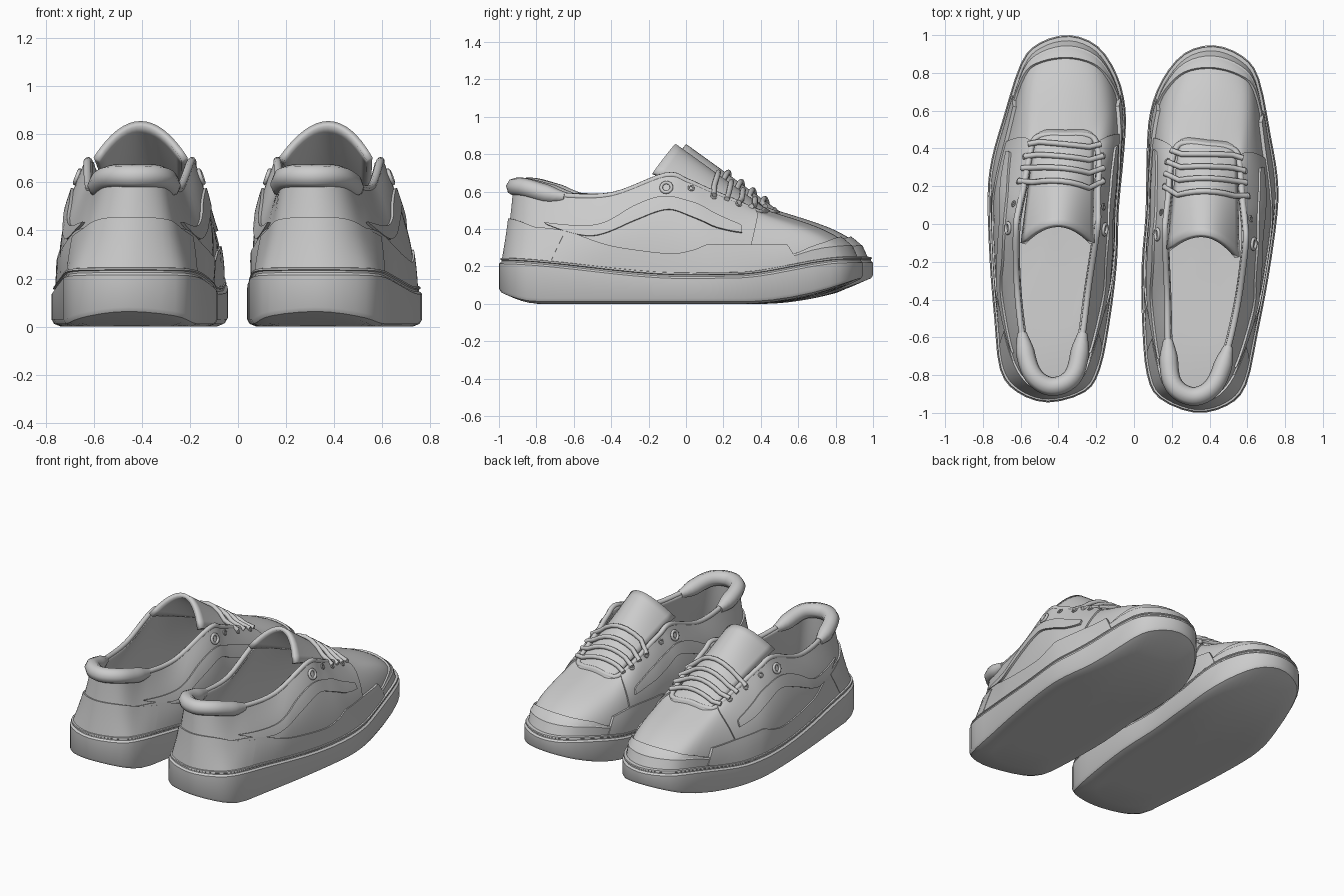
import bpy, bmesh, math
from mathutils import Vector, Matrix

if "Cube" in bpy.data.objects:
    bpy.data.objects.remove(bpy.data.objects["Cube"])

# Left shoe plan outline: toe, lateral side, heel, medial side
OUT = [(-.34, 1.0), (-.50, .96), (-.60, .85), (-.695, .555), (-.755, .34),
       (-.775, .15), (-.765, -.185), (-.74, -.5), (-.71, -.77), (-.62, -.89),
       (-.455, -.945), (-.26, -.89), (-.18, -.77), (-.13, -.53), (-.09, -.21),
       (-.08, .08), (-.05, .4), (-.045, .61), (-.09, .79), (-.19, .94)]
# Matching edge of the throat and foot opening
TOP = [(-.365, .47, .505), (-.47, .47, .495), (-.53, .44, .50), (-.56, .32, .555),
       (-.585, .19, .61), (-.61, .08, .66), (-.625, -.03, .69), (-.62, -.32, .585),
       (-.59, -.6, .585), (-.54, -.79, .63), (-.435, -.86, .635), (-.32, -.80, .63),
       (-.275, -.6, .585), (-.24, -.33, .58), (-.195, -.03, .69), (-.19, .07, .66),
       (-.19, .19, .61), (-.185, .32, .555), (-.205, .44, .50), (-.26, .47, .495)]
N = len(OUT)
parts = []


def spline(b, c, a, d, f):
    """Catmull-Rom step from b to c"""
    return .5 * (2 * b + (c - a) * f + (2 * a - 5 * b + 4 * c - d) * f * f
                 + (3 * b - a - 3 * c + d) * f ** 3)


def loop(pts, t):
    i = math.floor(t)
    a, b, c, d = (Vector(pts[(i + k) % N]) for k in (-1, 0, 1, 2))
    return spline(b, c, a, d, t - i)


def path(pts, u):
    """Open curve through pts, u from 0 to 1"""
    x = u * (len(pts) - 1)
    i = min(int(x), len(pts) - 2)
    a, b, c, d = (Vector(pts[min(max(i + k, 0), len(pts) - 1)]) for k in (-1, 0, 1, 2))
    return spline(b, c, a, d, x - i)


def interp(table, y):
    if y <= table[0][0]:
        return table[0][1]
    for (a, p), (b, q) in zip(table, table[1:]):
        if y <= b:
            f = (y - a) / (b - a)
            return p + (q - p) * f * f * (3 - 2 * f)
    return table[-1][1]


def sole_top(y):
    return interp([(-.95, .245), (.1, .165), (.35, .168), (.95, .25)], y)


def sole_bottom(y):
    return .125 * max(0, (y - .4) / .6) ** 1.9 + .05 * max(0, (-.72 - y) / .22) ** 1.5


def outline(t, inset):
    p = loop(OUT, t)
    d = (loop(OUT, t + .05) - loop(OUT, t - .05)).normalized()
    n = Vector((d.y, -d.x))
    return p - n * inset, n


def S(t, v):
    """Upper surface: t runs round the shoe, v from sole to opening"""
    p, n = outline(t, .035)
    w = min(1, max(0, (p.y - .3) / .5))
    base = Vector((p.x, p.y, sole_top(p.y) - .02))
    heel = min(1, max(0, (-p.y - .4) / .45))
    b = math.sin(math.pi * v ** (1 - .45 * w))
    out = b * (.037 * (1 - .6 * w) - .042 * heel)
    return base.lerp(loop(TOP, t), v) + Vector((n.x * out, n.y * out, b * .064 * w))


def normal(t, v):
    v = min(.97, max(.03, v))
    return (S(t + .04, v) - S(t - .04, v)).cross(S(t, v + .02) - S(t, v - .02)).normalized()


def on(t, v, off):
    return S(t, v) + normal(t, v) * off


def grid(name, rows, closed=False, thick=0, angle=35):
    """Mesh from rows of points, optionally closed round and thickened"""
    bm = bmesh.new()
    vs = [[bm.verts.new(p) for p in r] for r in rows]
    for i in range(len(vs) if closed else len(vs) - 1):
        a, b = vs[i], vs[(i + 1) % len(vs)]
        for j in range(len(a) - 1):
            bm.faces.new((a[j], b[j], b[j + 1], a[j + 1]))
    bmesh.ops.remove_doubles(bm, verts=bm.verts, dist=1e-5)
    me = bpy.data.meshes.new(name)
    bm.to_mesh(me)
    bm.free()
    ob = bpy.data.objects.new(name, me)
    bpy.context.collection.objects.link(ob)
    bpy.context.view_layer.objects.active = ob
    bpy.ops.object.select_all(action='DESELECT')
    ob.select_set(True)
    bpy.ops.object.shade_smooth_by_angle(angle=math.radians(angle))
    if thick:
        m = ob.modifiers.new("thickness", 'SOLIDIFY')
        m.thickness = thick
        m.offset = -1
    parts.append(ob)


def patch(name, f, nu, nv, off):
    """Raised overlay on the upper, with its border turned down"""
    grid(name, [[on(*f(min(1, max(0, (i - 1) / (nu - 2))), min(1, max(0, (j - 1) / (nv - 2)))),
                    off if 0 < i < nu and 0 < j < nv else -.006)
                 for j in range(nv + 1)] for i in range(nu + 1)])


def tube(name, pts, r, radii=None, cyclic=False):
    cu = bpy.data.curves.new(name, 'CURVE')
    cu.dimensions = '3D'
    cu.bevel_depth = r
    cu.bevel_resolution = 2
    cu.use_fill_caps = True
    sp = cu.splines.new('POLY')
    sp.points.add(len(pts) - 1)
    for k, (q, p) in enumerate(zip(sp.points, pts)):
        q.co = (*p, 1)
        q.radius = radii[k] if radii else 1
    sp.use_cyclic_u = cyclic
    sp.use_smooth = True
    ob = bpy.data.objects.new(name, cu)
    bpy.context.collection.objects.link(ob)
    parts.append(ob)


# Sole: rings from the bottom centre, up the wall, to the footbed centre
C = Vector((-.42, 0))
rows = []
for i in range(N * 3):
    t, row = i / 3, []
    for s in (0, .3, .6, .85):
        p = C.lerp(outline(t, .05)[0], s)
        row.append((*p, sole_bottom(p.y)))
    y = outline(t, 0)[0].y
    zb, zt = sole_bottom(y), sole_top(y)
    for inset, z in ((.04, zb), (.01, zb + .012), (0, zb + .03), (0, zt - .03), (.012, zt - .02),
                     (.012, zt - .012), (.006, zt - .008), (.008, zt), (.05, zt + .005)):
        row.append((*outline(t, inset)[0], z))
    for s in (.9, .6, .3, 0):
        p = C.lerp(outline(t, .05)[0], s)
        row.append((*p, sole_top(p.y) + .02))
    rows.append(row)
grid("sole", rows, closed=True, angle=30)

# Upper shell with its inside wall
grid("upper", [[S(i / 4, j / 16) for j in range(17)] for i in range(N * 4)], True, .025, 50)

# Overlays: foxing band, toe bumper, quarters, heel counter
grid("foxing_band", [[on(i / 4, v, o) for v, o in ((0, .014), (.09, .016), (.11, .01), (.115, -.01))]
                     for i in range(N * 4)], True)
patch("toe_bumper", lambda u, w: (-2.6 + 5.2 * u, .08 + w * (.02 + .11 * math.sin(math.pi * u))), 30, 5, .012)
patch("quarter_panel", lambda u, w: (3.7 - 1.5 * w + (N - 7.4 + 3 * w) * u, .02 + .96 * w), 90, 14, .010)
patch("heel_counter", lambda u, w: (7.5 + 5 * u, w * (.44 + .12 * math.sin(math.pi * u))), 28, 7, .021)

# Side overlays: edges given in side view (y, z), dropped on to the upper
samples = [(S(a / 20, b / 40), a / 20, b / 40) for a in range(40, 200) for b in range(1, 40)]


def drop(pts):
    return [min(samples, key=lambda s: (s[0].y - y) ** 2 + (s[0].z - z) ** 2)[1:] for y, z in pts]


LOWER = drop([(-.72, .41), (-.55, .38), (-.28, .31), (-.02, .265), (.13, .29), (.23, .32),
              (.42, .31), (.62, .32)])
BAND_TOP = drop([(-.68, .43), (-.38, .42), (-.18, .52), (.0, .57), (.17, .51), (.35, .42), (.38, .40)])
BAND_LOW = drop([(-.66, .42), (-.42, .355), (-.18, .44), (.0, .495), (.15, .445), (.33, .385), (.38, .38)])
FLOOR = [(t, .03) for t, v in LOWER]
for name, low, top, off in (("lower_panel", FLOOR, LOWER, .019), ("side_band", BAND_LOW, BAND_TOP, .022)):
    def edge(u, w):
        return path(low, u).lerp(path(top, u), w)

    def medial(u, w):
        q = edge(u, w)
        return N - q.x, q.y
    patch("lateral_" + name, lambda u, w: tuple(edge(1 - u, w)), 48, 7, off)
    patch("medial_" + name, medial, 48, 7, off)

# Opening: rolled edge and padded heel collar
tube("opening_edge", [loop(TOP, i / 5) - Vector((0, 0, .004)) for i in range(N * 5)], .017, cyclic=True)
M = 28
tube("heel_collar", [loop(TOP, 7.9 + 4.2 * i / M) - Vector((0, 0, .01)) for i in range(M + 1)],
     .05, [.5 + .5 * min(1, 3.5 * math.sin(math.pi * i / M)) for i in range(M + 1)])


# Tongue: arched sheet rising from under the throat
def tongue(u, s, lift=0):
    return Vector((-.365 - .04 * s + u * (.15 + .045 * s),
                   .50 - .50 * s - .10 * s * s * u * u,
                   .495 + .36 * s - (.02 + .13 * s) * u * u + lift))


grid("tongue", [[tongue(1 - i / 8, j / 14) for j in range(15)] for i in range(17)], thick=.028, angle=50)

# Laces over the tongue, ending at small eyelets
for k, t in enumerate((2.45, 2.9, 3.35, 3.85)):
    a, b = on(t, .93, .018), on(N - t, .93, .018)
    s = (.50 - (a.y + b.y) / 2) / .50
    mid = [tongue(u, s + .03 * u, .012) for u in (-.85, -.6, -.3, 0, .3, .6, .85)]
    tube("lace_%d" % (k + 1), [a] + mid + [b], .015)


def ring(name, t, v, r, thick):
    rot = normal(t, v).to_track_quat('Z', 'Y')
    c = on(t, v, .014)
    tube(name, [c + rot @ Vector((r * math.cos(a * math.pi / 8), r * math.sin(a * math.pi / 8), 0))
                for a in range(16)], thick, cyclic=True)


for t, v, r in ((5.85, .86, .028), (4.85, .92, .014), (3.85, .92, .014), (2.9, .92, .014)):
    ring("lateral_eyelet", t, v, r, r * .33)
    ring("medial_eyelet", N - t, v, r, r * .33)

# Right shoe: mirrored copy, turned slightly and shifted
turn = (Matrix.Translation((-.027, -.01, 0)) @ Matrix.Rotation(-.11, 4, 'Z')
        @ Matrix.Diagonal((-1, 1, 1, 1)))
for ob in list(parts):
    name = ob.name
    ob.name = "left_" + name
    twin = ob.copy()
    twin.data = ob.data.copy()
    twin.name = "right_" + name
    twin.data.transform(turn)
    if twin.type == 'MESH':
        twin.data.flip_normals()
    bpy.context.collection.objects.link(twin)
